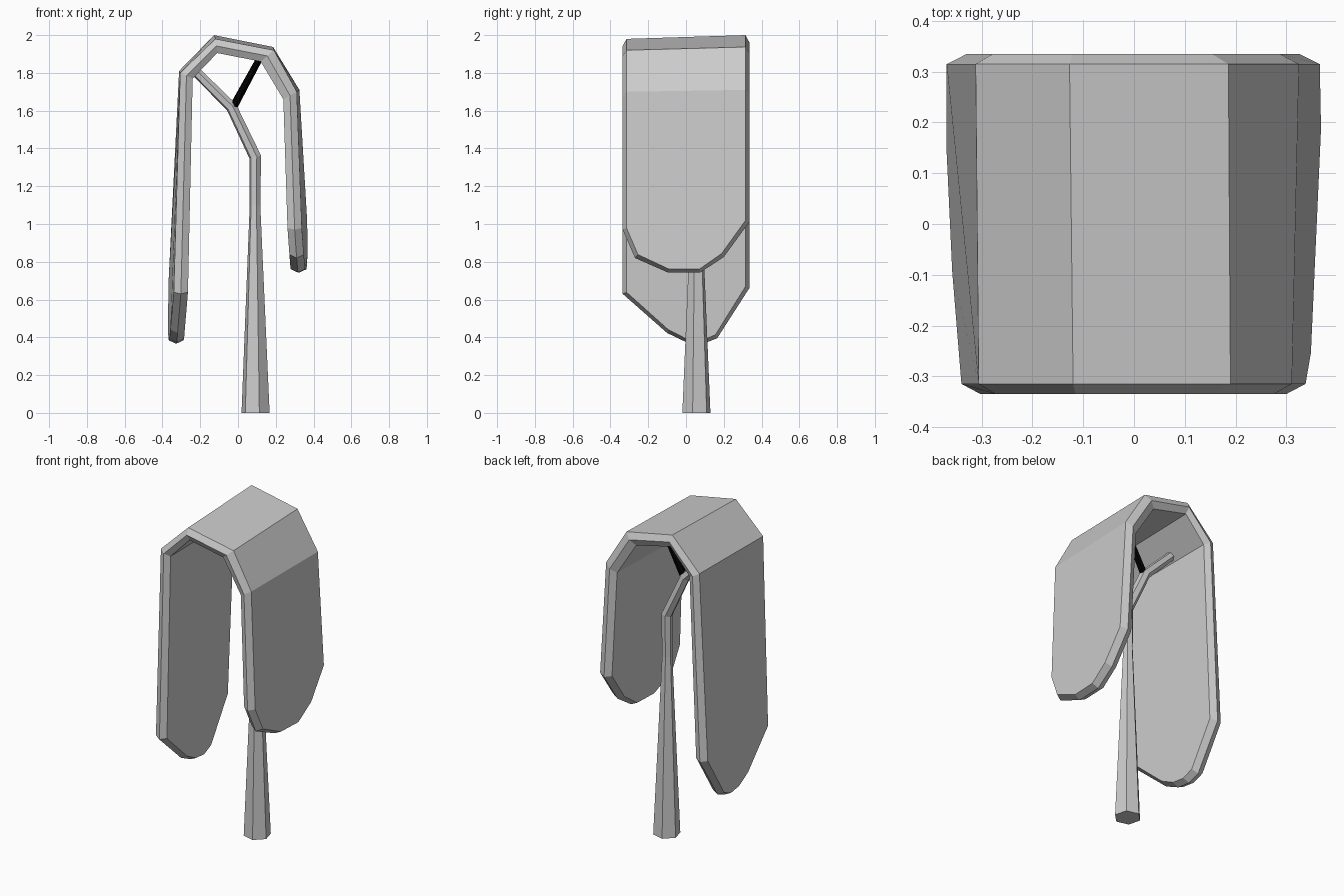
import bpy, bmesh, math
from mathutils import Vector

if "Cube" in bpy.data.objects:
    bpy.data.objects.remove(bpy.data.objects["Cube"])


def make_object(name, bm):
    bmesh.ops.recalc_face_normals(bm, faces=bm.faces)
    mesh = bpy.data.meshes.new(name)
    bm.to_mesh(mesh)
    bm.free()
    obj = bpy.data.objects.new(name, mesh)
    bpy.context.collection.objects.link(obj)
    return obj


def bridge(bm, a, b):
    n = len(a)
    for i in range(n):
        j = (i + 1) % n
        bm.faces.new((a[i], a[j], b[j], b[i]))


# Tapered six-sided branch that bends in the xz plane
def branch(name, path, y=0.055, phase=-75):
    bm = bmesh.new()
    pts = [Vector((x, 0, z)) for x, z, r in path]
    rings = []
    for i, (p, (_, _, r)) in enumerate(zip(pts, path)):
        t = Vector((0, 0, 0))
        if i > 0:
            t += (p - pts[i - 1]).normalized()
        if i < len(pts) - 1:
            t += (pts[i + 1] - p).normalized()
        if i == 0 and p.z == 0:
            t = Vector((0, 0, 1))
        t.normalize()
        side = Vector((t.z, 0, -t.x))
        ring = []
        for k in range(6):
            a = math.radians(phase + 60 * k)
            co = p + side * r * math.cos(a)
            ring.append(bm.verts.new((co.x, y + r * math.sin(a), co.z)))
        rings.append(ring)
    for a, b in zip(rings, rings[1:]):
        bridge(bm, a, b)
    bm.faces.new(rings[0])
    bm.faces.new(rings[-1])
    return make_object(name, bm)


# Canopy arch, left to right: outer and inner x, z at front and back
front_outer = [(-.34, .63), (-.306, 1.80), (-.12, 1.98), (.19, 1.92), (.311, 1.70), (.338, .97)]
back_outer = [(-.369, .66), (-.312, 1.81), (-.127, 2.0), (.186, 1.937), (.325, 1.71), (.366, 1.01)]
front_inner = [(-.265, .63), (-.24, 1.77), (-.11, 1.905), (.12, 1.86), (.24, 1.66), (.262, .97)]
back_inner = [(-.29, .66), (-.245, 1.775), (-.115, 1.925), (.12, 1.87), (.25, 1.665), (.285, 1.01)]
# Rounded lower ends: y, z from front to back
right_tip = [(-.27, .82), (-.095, .743), (.075, .743), (.2, .825)]
left_tip = [(-.1, .423), (0, .375), (.09, .366), (.165, .395)]


def canopy_loop(front, back, y_edge, lift):
    def tip(points, k):
        xf, xb = front[k][0], back[k][0]
        out = []
        for y, z in points:
            x = xf + (xb - xf) * (y + .33) / .66 + math.copysign(.008, xf)
            out.append((x, y * y_edge / .335, z + lift))
        return out
    def lifted(prof, k):
        x, z = prof[k]
        return z + (lift * .5 if k in (0, 5) else 0)
    loop = [(front[k][0], -y_edge, lifted(front, k)) for k in range(6)]
    loop += tip(right_tip, 5)
    loop += [(back[k][0], y_edge, lifted(back, k)) for k in reversed(range(6))]
    loop += tip(left_tip, 0)[::-1]
    return loop


def average(a, b):
    return [((p[0] + q[0]) / 2, (p[1] + q[1]) / 2) for p, q in zip(a, b)]


bm = bmesh.new()
outer, rim, inner = [
    [bm.verts.new(c) for c in canopy_loop(f, b, y, lift)] for f, b, y, lift in (
        (front_outer, back_outer, .315, .018),
        (average(front_outer, front_inner), average(back_outer, back_inner), .335, 0),
        (front_inner, back_inner, .315, .018))]
bridge(bm, outer, rim)
bridge(bm, rim, inner)
for ring in (outer, inner):
    # arch panels, then the two hanging panels
    for k in range(1, 4):
        bm.faces.new((ring[k], ring[k + 1], ring[14 - k], ring[15 - k]))
    bm.faces.new(ring[4:12])
    bm.faces.new(ring[14:20] + ring[0:2])
make_object("canopy", bm)

# Trunk bending into the left branch
branch("trunk", [(.093, 0, .077), (.09, 1.1, .029), (.091, 1.355, .033),
                 (-.035, 1.62, .030), (-.222, 1.805, .027)])

# Dark right branch
right = branch("right_branch", [(-.022, 1.625, .022), (.11, 1.868, .018)])
black = bpy.data.materials.new("dark_bark")
black.diffuse_color = (0.0, 0.0, 0.0, 1)
black.use_nodes = True
black.node_tree.nodes["Principled BSDF"].inputs["Base Color"].default_value = black.diffuse_color
right.data.materials.append(black)
